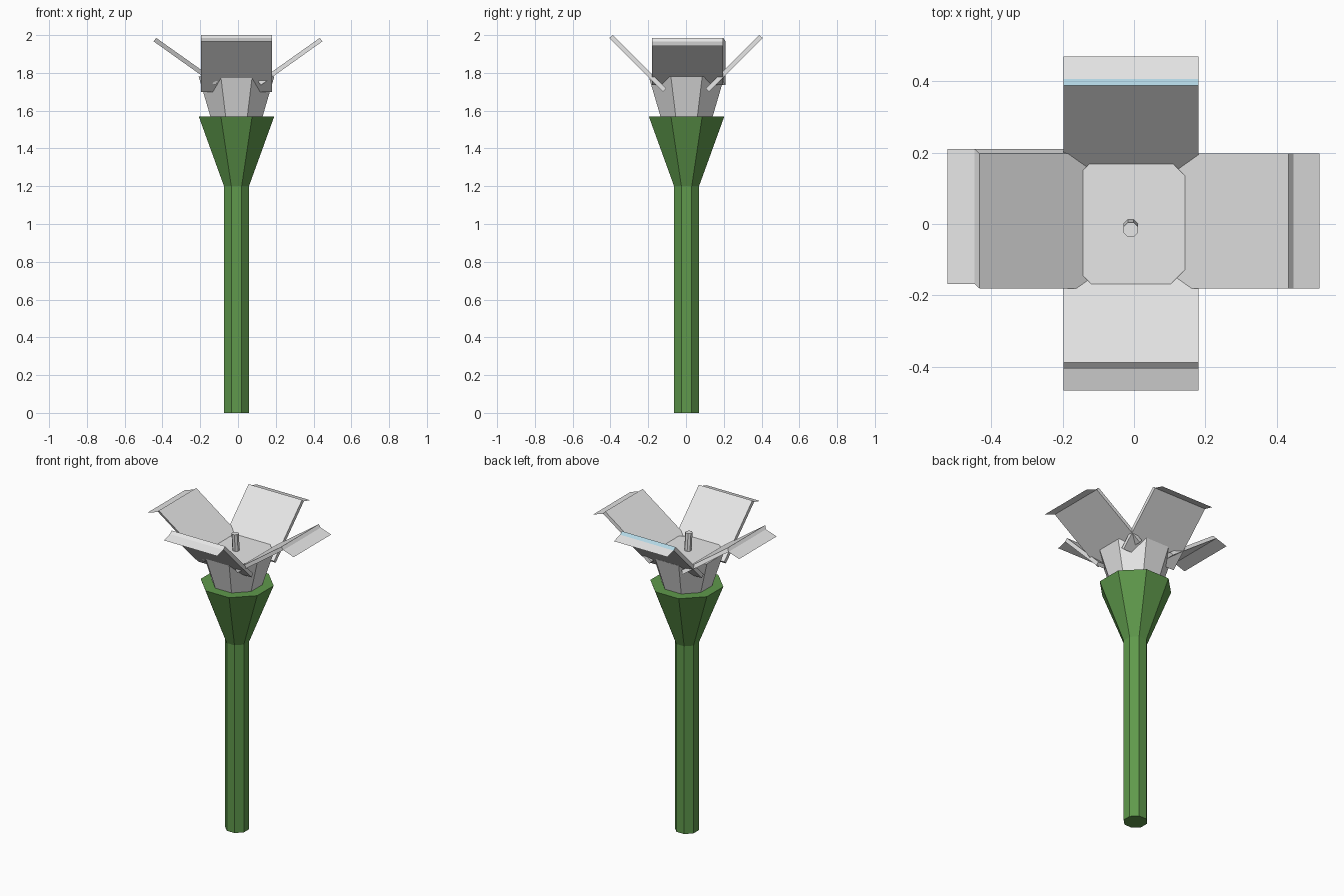
import bpy, bmesh, math
from mathutils import Vector

if "Cube" in bpy.data.objects:
    bpy.data.objects.remove(bpy.data.objects["Cube"])


def material(name, rgb):
    m = bpy.data.materials.new(name)
    m.diffuse_color = (*rgb, 1)
    m.use_nodes = True
    m.node_tree.nodes["Principled BSDF"].inputs["Base Color"].default_value = m.diffuse_color
    return m


green = material("leaf_green", (0.115, 0.32, 0.072))
white = material("petal_white", (0.8, 0.8, 0.8))
blue = material("pale_blue", (0.45, 0.68, 0.78))


def finish(bm, name, mats):
    me = bpy.data.meshes.new(name)
    bm.to_mesh(me)
    bm.free()
    for m in mats:
        me.materials.append(m)
    ob = bpy.data.objects.new(name, me)
    bpy.context.collection.objects.link(ob)
    return ob


def octagon_tube(name, rings, mat):
    """Capped eight-sided solid; rings are (centre x, centre y, z, half width)."""
    bm = bmesh.new()
    loops = []
    for cx, cy, z, half in rings:
        r = half / math.cos(math.pi / 8)
        loops.append([bm.verts.new((cx + r * math.cos((k + 0.5) * math.pi / 4),
                                    cy + r * math.sin((k + 0.5) * math.pi / 4), z))
                      for k in range(8)])
    for a, b in zip(loops, loops[1:]):
        for k in range(8):
            j = (k + 1) % 8
            bm.faces.new((a[k], a[j], b[j], b[k]))
    bm.faces.new(loops[0][::-1])
    bm.faces.new(loops[-1])
    return finish(bm, name, [mat])


# stem, flaring calyx, flower cup and pistil
CX, CY = -0.008, 0.003
octagon_tube("stem", [(CX, CY, 0, 0.066), (CX, CY, 1.2, 0.066)], green)
octagon_tube("calyx", [(CX, CY, 1.2, 0.066), (CX, CY, 1.57, 0.2)], green)
octagon_tube("flower_cup", [(CX, CY, 1.565, 0.137), (CX, CY, 1.78, 0.2)], white)
octagon_tube("pistil", [(-0.009, -0.006, 1.77, 0.02), (-0.009, -0.016, 1.89, 0.02)], white)


def petal(name, out, side, centre, profile, tip, shear=0.0, cap=white):
    """Sloped slab with a thin drooping tip; profile is (reach, z) pairs:
    inner top, outer top, outer bottom, inner bottom."""
    bm = bmesh.new()
    out, side = Vector(out), Vector(side)

    def row(s):
        return [bm.verts.new(out * r + side * (centre + s * 0.189 + (shear if i > 1 else 0))
                             + Vector((0, 0, z))) for i, (r, z) in enumerate(profile)]

    a, b = row(-1), row(1)
    bm.faces.new(a)
    bm.faces.new(b[::-1])
    for i in range(4):
        j = (i + 1) % 4
        f = bm.faces.new((a[i], b[i], b[j], a[j]))
        f.material_index = 1 if i == 1 else 0
    bmesh.ops.recalc_face_normals(bm, faces=bm.faces[:])
    # tip hangs from the lower outer edge
    ends = [bm.verts.new(out * tip[0] + side * (centre + s * 0.189 + shear)
                         + Vector((0, 0, tip[1]))) for s in (-1, 1)]
    f = bm.faces.new((a[2], b[2], ends[1], ends[0]))
    f.normal_update()
    if f.normal.z < 0:
        f.normal_flip()
    finish(bm, name, [white, cap])


steep = [(0.105, 1.717), (0.388, 2.0), (0.406, 1.984), (0.122, 1.70)]
shallow = [(0.107, 1.754), (0.433, 1.985), (0.447, 1.967), (0.121, 1.735)]
petal("front_petal", (0, -1, 0), (1, 0, 0), -0.008, steep, (0.467, 1.967))
petal("back_petal", (0, 1, 0), (1, 0, 0), -0.008, steep, (0.47, 1.967), cap=blue)
petal("right_petal", (1, 0, 0), (0, 1, 0), 0.008, shallow, (0.52, 1.942))
petal("left_petal", (-1, 0, 0), (0, 1, 0), 0.008, shallow, (0.523, 1.942), shear=0.013)
